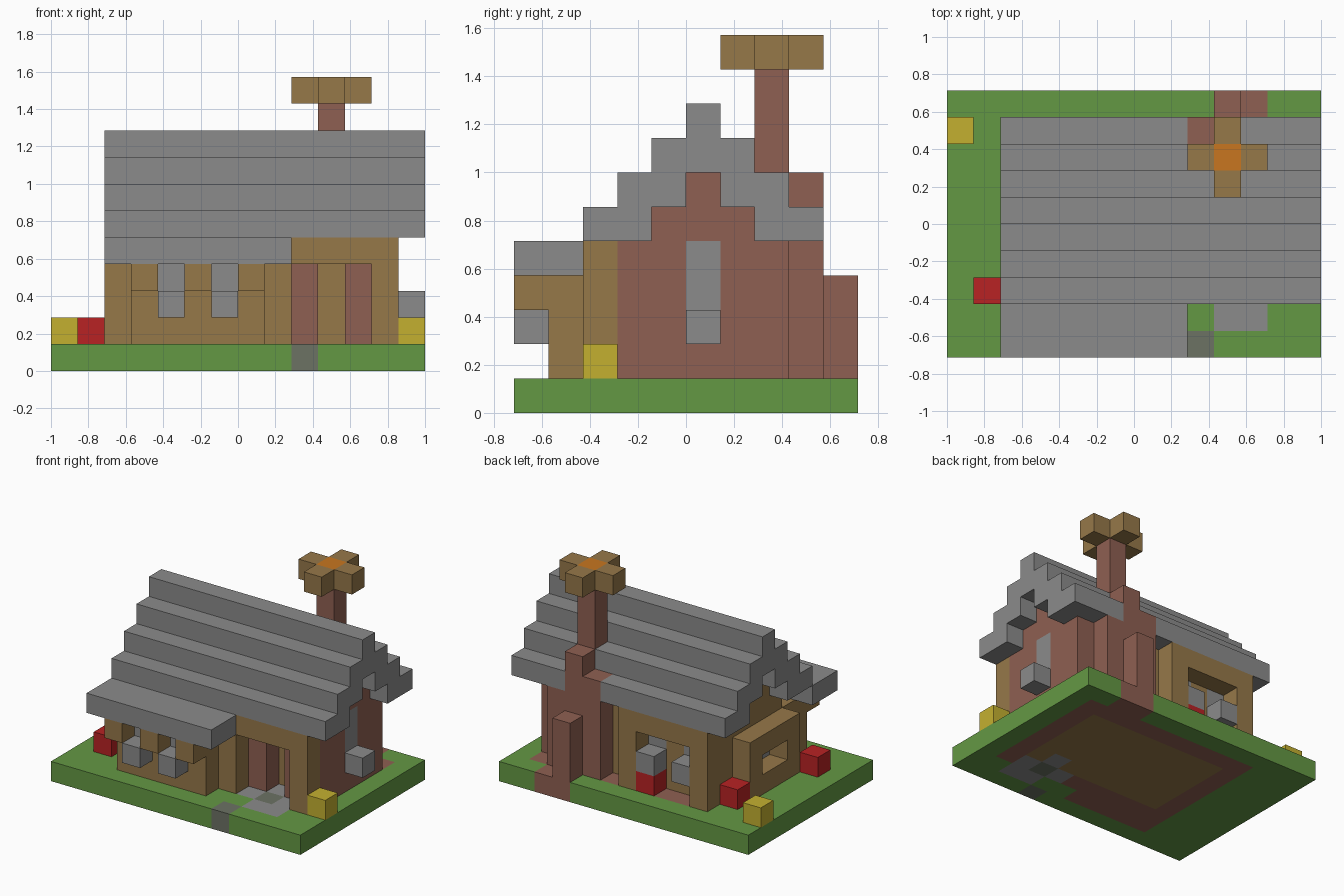
import bpy, bmesh
from mathutils import Vector

cube = bpy.data.objects.get("Cube")
if cube:
    bpy.data.objects.remove(cube, do_unlink=True)

U = 1 / 7          # edge of one block
NX, NY = 14, 10    # plot size in blocks


def linear(hex_code):
    vals = [int(hex_code[i:i + 2], 16) / 255 for i in range(0, 6, 2)]
    return [((v + 0.055) / 1.055) ** 2.4 if v > 0.04 else v / 12.92 for v in vals] + [1]


def material(name, hex_code):
    m = bpy.data.materials.new(name)
    m.use_nodes = True
    m.diffuse_color = linear(hex_code)
    m.node_tree.nodes["Principled BSDF"].inputs["Base Color"].default_value = linear(hex_code)
    return m


MATS = {
    "grass": material("grass green", "649844"),
    "wood": material("timber brown", "967849"),
    "brick": material("brick red brown", "8f6052"),
    "stone": material("stone grey", "8b8b8b"),
    "slab": material("dark paving", "6c7264"),
    "yellow": material("flower yellow", "c4b030"),
    "red": material("flower red", "b82224"),
    "fire": material("fire orange", "c87620"),
}
blocks = {}


def fill(part, mat, x, y, z):
    """Fill inclusive block ranges; a later part replaces an earlier one."""
    span = lambda v: range(v[0], v[1] + 1) if isinstance(v, tuple) else (v,)
    for i in span(x):
        for j in span(y):
            for k in span(z):
                blocks[i, j, k] = (part, mat)


def clear(x, y, z):
    for i in range(x[0], x[1] + 1):
        for j in range(y[0], y[1] + 1):
            for k in range(z[0], z[1] + 1):
                blocks.pop((i, j, k), None)


# Ground, foundation and floor
fill("lawn", "grass", (0, NX - 1), (0, NY - 1), 0)
fill("foundation", "brick", (3, 12), (2, 8), 0)
fill("foundation", "brick", (3, 7), 1, 0)
fill("floor", "wood", (4, 11), (3, 7), 0)
fill("foundation", "brick", (10, 11), 9, 0)

# Paved path to the door
for x, y in [(10, 1), (11, 1), (9, 2), (11, 2), (10, 3)]:
    fill("path", "stone", x, y, 0)
for x, y in [(9, 0), (10, 2)]:
    fill("path_dark_slabs", "slab", x, y, 0)

# Gable walls, stepping in with the roof
for part, mat, x in [("left_gable", "wood", 3), ("right_gable", "brick", 12)]:
    fill(part, mat, x, (3, 7), (1, 4))
    fill(part, mat, x, (4, 6), 5)
    fill(part, mat, x, 5, 6)
fill("left_gable", "wood", 3, (1, 2), (1, 3))

# Front bay with hanging beam
fill("front_bay", "wood", (3, 7), 1, (1, 3))
fill("front_bay_beam", "wood", (3, 7), 0, 3)
for x in (4, 6):
    clear((x, x), (0, 0), (3, 3))
    fill("front_window_pane", "stone", x, 1, 3)
    fill("front_window_box", "stone", x, 0, 2)

# Front entrance
fill("entrance_post", "wood", 8, 2, (1, 4))
fill("corner_post", "wood", 12, 2, (1, 4))
fill("entrance_beam", "wood", (9, 11), 2, 4)
fill("entrance_wall", "brick", (9, 11), 3, (1, 4))
clear((10, 10), (3, 3), (1, 3))
fill("door", "wood", 10, 4, (1, 3))

# Back wall with recessed windows
fill("back_wall", "wood", (4, 8), 7, (1, 4))
for x in (3, 7):
    fill("back_post", "wood", x, 8, (1, 4))
fill("back_beam", "wood", (4, 6), 8, 4)
for x in (4, 6):
    fill("back_window_pane", "stone", x, 7, 3)
    fill("back_window_box", "stone", x, 8, 2)

# Left side bay
for y in (3, 6):
    fill("side_post", "wood", 2, y, (1, 2))
fill("side_beam", "wood", 2, (3, 6), 3)
fill("side_sill", "wood", 2, (4, 5), 1)
fill("side_window_pane", "stone", 3, (4, 5), (2, 3))

# Right window
fill("right_window_pane", "stone", 12, 5, (3, 4))
fill("right_window_box", "stone", 13, 5, 2)

# Stepped roof and porch roof
for step in range(4):
    top = 8 - step
    for y in {5 - step, 5 + step}:
        fill("roof", "stone", (2, 13), y, (max(top - 1, 5), top))
fill("porch_roof", "stone", (2, 8), (0, 1), 4)

# Chimney, rising in steps to a timber cap with fire
fill("chimney", "brick", (9, 11), 8, (1, 4))
fill("chimney", "brick", 9, 8, 5)
fill("chimney", "brick", 10, 8, (5, 6))
fill("chimney", "brick", 10, 9, (1, 3))
fill("chimney", "brick", 10, 7, (5, 9))
fill("chimney_cap", "wood", (9, 11), 7, 10)
fill("chimney_cap", "wood", 10, (6, 8), 10)
fill("fire", "fire", 10, 7, 10)

# Flowers around the house
for x, y in [(1, 2), (2, 7), (6, 8)]:
    fill("red_flowers", "red", x, y, 1)
for x, y in [(0, 8), (13, 2)]:
    fill("yellow_flowers", "yellow", x, y, 1)

# Mesh each part from its exposed block faces
parts = {}
for cell, key in blocks.items():
    parts.setdefault(key, []).append(cell)

for (part, mat), cells in parts.items():
    bm = bmesh.new()
    for cell in cells:
        for axis in range(3):
            for side in (0, 1):
                near = list(cell)
                near[axis] += 2 * side - 1
                if tuple(near) in blocks:
                    continue
                b, c = (axis + 1) % 3, (axis + 2) % 3
                corners = []
                for db, dc in ((0, 0), (1, 0), (1, 1), (0, 1)):
                    p = Vector(cell)
                    p[axis] += side
                    p[b] += db
                    p[c] += dc
                    corners.append(bm.verts.new((p - Vector((NX / 2, NY / 2, 0))) * U))
                bm.faces.new(corners if side else corners[::-1])
    bmesh.ops.remove_doubles(bm, verts=bm.verts, dist=U / 100)
    bmesh.ops.dissolve_limit(bm, angle_limit=0.01, verts=bm.verts, edges=bm.edges)
    mesh = bpy.data.meshes.new(part)
    bm.to_mesh(mesh)
    bm.free()
    mesh.materials.append(MATS[mat])
    bpy.context.collection.objects.link(bpy.data.objects.new(part, mesh))
